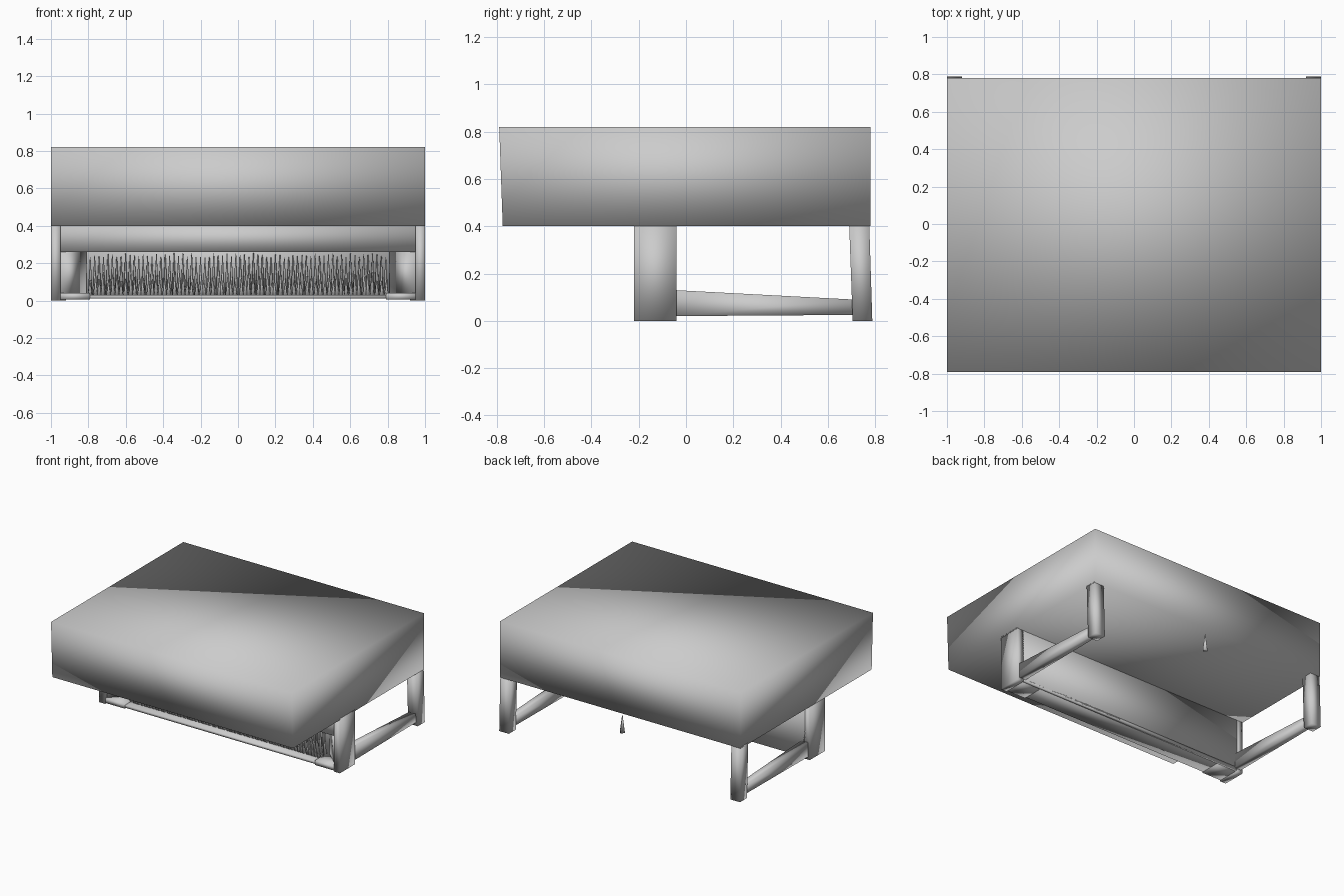
import bpy
import bmesh
import random
from mathutils import Matrix

random.seed(4)
cube = bpy.data.objects.get("Cube")
if cube:
    bpy.data.objects.remove(cube, do_unlink=True)

grey = bpy.data.materials.new("plain_grey")
grey.use_nodes = True
COLOUR = (0.6, 0.6, 0.6, 1)
grey.diffuse_color = COLOUR
for node in grey.node_tree.nodes:
    if node.type == "BSDF_PRINCIPLED":
        node.inputs["Base Color"].default_value = COLOUR


def finish(name, bm):
    bmesh.ops.recalc_face_normals(bm, faces=bm.faces)
    for f in bm.faces:
        f.smooth = True
    mesh = bpy.data.meshes.new(name)
    bm.to_mesh(mesh)
    bm.free()
    mesh.materials.append(grey)
    ob = bpy.data.objects.new(name, mesh)
    bpy.context.collection.objects.link(ob)
    return ob


def prism(name, profile, low, high, axis="x"):
    """Extrude a profile: (y, z) along x, or (x, y) along z."""
    bm = bmesh.new()
    rings = []
    for t in (low, high):
        rings.append([bm.verts.new((t, a, b) if axis == "x" else (a, b, t))
                      for a, b in profile])
    bm.faces.new(rings[0])
    bm.faces.new(rings[1])
    n = len(profile)
    for i in range(n):
        j = (i + 1) % n
        bm.faces.new((rings[0][i], rings[0][j], rings[1][j], rings[1][i]))
    return finish(name, bm)


def block(name, x0, x1, y0, y1, z0, z1):
    return prism(name, [(y0, z0), (y1, z0), (y1, z1), (y0, z1)], x0, x1)


def add_cone(bm, x, y, base, height, radius, sides=5):
    bmesh.ops.create_cone(bm, cap_ends=True, segments=sides, radius1=radius,
                          radius2=0.002, depth=height,
                          matrix=Matrix.Translation((x, y, base + height / 2)))


# Large upper case with a slightly leaning front
prism("upper_case", [(-0.775, 0.4), (0.78, 0.4), (0.78, 0.82), (-0.79, 0.82)], -1, 1)

# Legs, stretchers and slanted cheeks on both sides
for side, s in (("left", 1), ("right", -1)):
    block("front_leg_" + side, s * 0.95, s, -0.22, -0.04, 0, 0.41)
    prism("back_leg_" + side,
          [(0.705, 0), (0.788, 0), (0.775, 0.41), (0.69, 0.41)], s * 0.92, s)
    prism("stretcher_" + side,
          [(-0.05, 0.02), (0.71, 0.025), (0.71, 0.09), (-0.05, 0.13)],
          s * 0.93, s * 0.985)
    prism("cheek_" + side,
          [(s * 0.95, -0.2), (s * 0.81, -0.07), (s * 0.95, -0.05)], 0.02, 0.27, "z")
    block("foot_plate_" + side, s * 0.79, s * 0.955, -0.215, -0.06, 0.005, 0.04)

# Front frame: back panel, apron and base board
block("back_panel", -0.96, 0.96, -0.06, -0.04, 0.01, 0.405)
block("apron", -0.955, 0.955, -0.205, -0.05, 0.26, 0.405)
block("base_board", -0.955, 0.955, -0.21, -0.04, 0.01, 0.03)

# Two rows of upright spikes in the recess
bm = bmesh.new()
count = 68
for i in range(count):
    x = -0.79 + 1.58 * i / (count - 1)
    add_cone(bm, x, -0.09 + random.uniform(-0.01, 0.01), 0.03,
             random.uniform(0.2, 0.225), 0.013)
    add_cone(bm, x + random.uniform(-0.006, 0.006), -0.14, 0.03,
             random.uniform(0.07, 0.13), 0.013)
finish("spikes", bm)

# Single spike below the rear edge
bm = bmesh.new()
add_cone(bm, 0, 0.755, 0.245, 0.13, 0.022, 4)
finish("rear_spike", bm)
